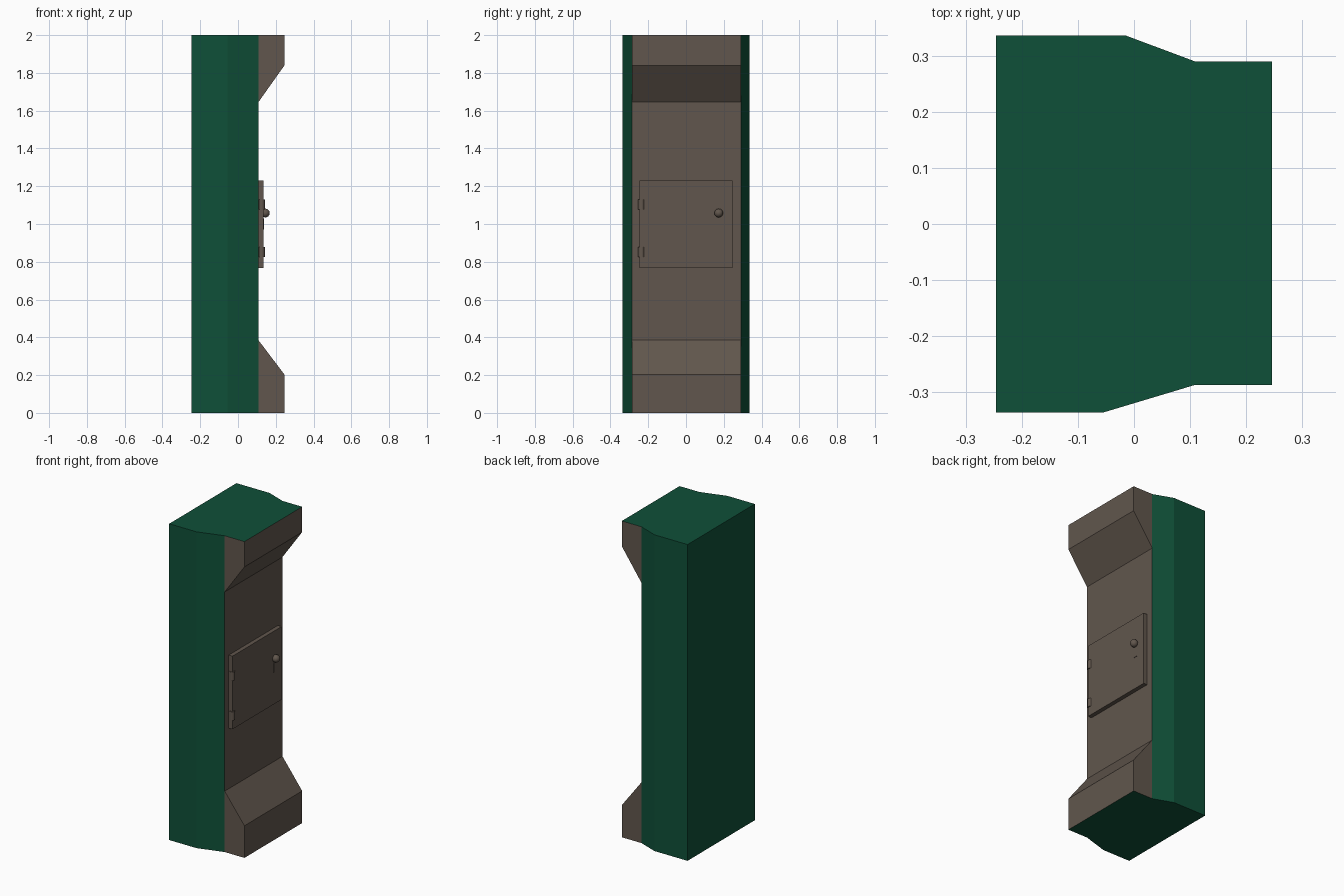
import bpy, bmesh
from mathutils import Vector

if "Cube" in bpy.data.objects:
    bpy.data.objects.remove(bpy.data.objects["Cube"])


def material(name, color):
    m = bpy.data.materials.new(name)
    m.diffuse_color = (*color, 1)
    m.use_nodes = True
    m.node_tree.nodes["Principled BSDF"].inputs["Base Color"].default_value = m.diffuse_color
    return m


GREEN = material("dark_green", (0.0048, 0.080, 0.040))
BROWN = material("grey_brown", (0.120, 0.094, 0.074))


def prism(name, base, offset, mats, rule=lambda n: 0):
    """Extrude a closed outline along offset; rule picks a material from each normal."""
    bm = bmesh.new()
    face = bm.faces.new([bm.verts.new(p) for p in base])
    res = bmesh.ops.extrude_face_region(bm, geom=[face], use_keep_orig=True)
    moved = [v for v in res["geom"] if isinstance(v, bmesh.types.BMVert)]
    bmesh.ops.translate(bm, verts=moved, vec=Vector(offset))
    bmesh.ops.recalc_face_normals(bm, faces=bm.faces)
    bm.normal_update()
    for f in bm.faces:
        f.material_index = rule(f.normal)
    mesh = bpy.data.meshes.new(name)
    bm.to_mesh(mesh)
    bm.free()
    for m in mats:
        mesh.materials.append(m)
    ob = bpy.data.objects.new(name, mesh)
    bpy.context.collection.objects.link(ob)
    return ob


def box(name, x, y, z):
    return prism(name, [(x[0], y[0], z[0]), (x[0], y[1], z[0]), (x[0], y[1], z[1]), (x[0], y[0], z[1])],
                 (x[1] - x[0], 0, 0), [BROWN])


# Cabinet body: green shell with brown front panel
BACK, PANEL, LIP = -0.246, 0.108, 0.246
Y0, Y1 = -0.287, 0.290
outline = [(BACK, -0.336), (-0.055, -0.336), (PANEL, Y0), (PANEL, Y1), (-0.015, 0.336), (BACK, 0.336)]
prism("cabinet_body", [(x, y, 0) for x, y in outline], (0, 0, 2), [GREEN, BROWN],
      lambda n: int(n.x > 0.9))

# Projecting base and top, with green end caps
for name, pts in (("base_plinth", [(PANEL, 0), (LIP, 0), (LIP, 0.203), (PANEL, 0.385)]),
                  ("top_overhang", [(PANEL, 2), (LIP, 2), (LIP, 1.84), (PANEL, 1.645)])):
    prism(name, [(x, Y0, z) for x, z in pts], (0, Y1 - Y0, 0), [GREEN, BROWN],
          lambda n: int(abs(n.z) < 0.95))

# Door and keyhole plate
box("door", (PANEL, 0.134), (-0.247, 0.245), (0.768, 1.23))
box("keyhole_plate", (0.130, 0.137), (0.162, 0.188), (0.972, 1.03))

# Hinges
for i, z in enumerate((0.852, 1.103)):
    bpy.ops.mesh.primitive_cylinder_add(vertices=20, radius=0.017, depth=0.054, location=(0.125, -0.236, z))
    hinge = bpy.context.object
    hinge.name = f"hinge_{i + 1}"
    hinge.data.materials.append(BROWN)
    bpy.ops.object.shade_smooth_by_angle()

# Round knob
bpy.ops.mesh.primitive_uv_sphere_add(segments=24, ring_count=12, radius=0.023, location=(0.145, 0.173, 1.058))
knob = bpy.context.object
knob.name = "door_knob"
knob.data.materials.append(BROWN)
bpy.ops.object.shade_smooth()
